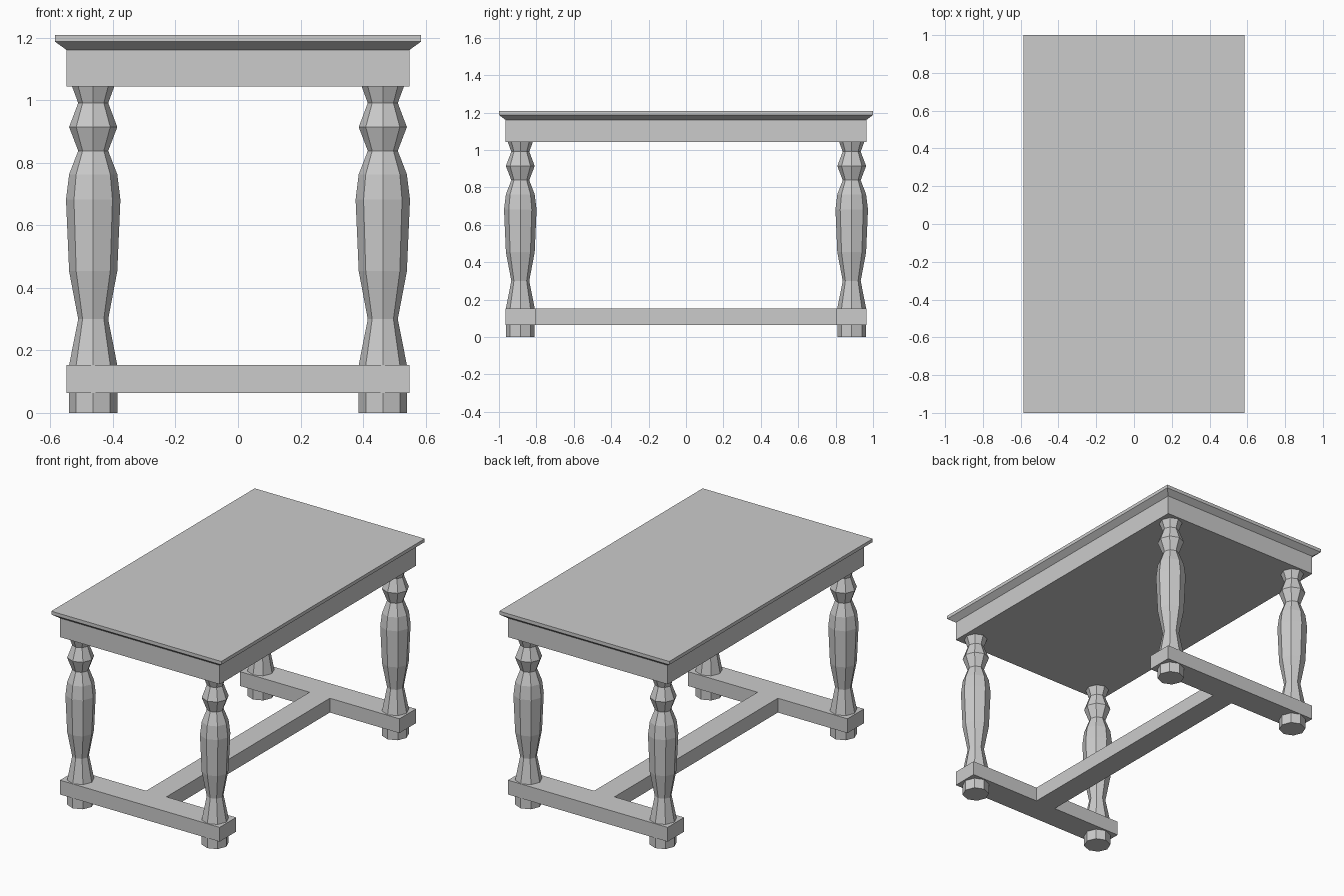
import bpy
from math import cos, sin, pi

if "Cube" in bpy.data.objects:
    bpy.data.objects.remove(bpy.data.objects["Cube"])


def make_object(name, verts, faces):
    mesh = bpy.data.meshes.new(name)
    mesh.from_pydata(verts, [], faces)
    obj = bpy.data.objects.new(name, mesh)
    bpy.context.collection.objects.link(obj)
    return obj


def loft(name, rings):
    """Join stacked counter-clockwise rings into a closed solid."""
    n = len(rings[0])
    verts = [v for ring in rings for v in ring]
    faces = [tuple(reversed(range(n))), tuple(range(len(verts) - n, len(verts)))]
    for k in range(len(rings) - 1):
        for i in range(n):
            j = (i + 1) % n
            faces.append((k * n + i, k * n + j, (k + 1) * n + j, (k + 1) * n + i))
    return make_object(name, verts, faces)


def rect(x, y, z):
    return [(-x, -y, z), (x, -y, z), (x, y, z), (-x, y, z)]


# Table top with sloped underside moulding and apron
loft("table_top_and_apron", [
    rect(0.549, 0.965, 1.043),
    rect(0.549, 0.965, 1.161),
    rect(0.585, 1.0, 1.187),
    rect(0.585, 1.0, 1.208),
])

# Turned eight-sided legs: (radius, height)
PROFILE = [(0.077, 0), (0.077, 0.153), (0.048, 0.30), (0.077, 0.453),
           (0.087, 0.682), (0.077, 0.763), (0.048, 0.838), (0.077, 0.914),
           (0.048, 0.991), (0.068, 1.045)]
for y_name, sy in (("front", -1), ("back", 1)):
    for x_name, sx in (("left", -1), ("right", 1)):
        rings = [[(r * cos(i * pi / 4), r * sin(i * pi / 4), z) for i in range(8)]
                 for r, z in PROFILE]
        leg = loft(f"{y_name}_{x_name}_leg", rings)
        leg.location = (sx * 0.463, sy * 0.886, 0)

# H-shaped floor stretcher
X, Y_OUT, Y_IN, BEAM = 0.549, 0.965, 0.803, 0.07
half = [(-X, -Y_OUT), (X, -Y_OUT), (X, -Y_IN), (BEAM, -Y_IN)]
outline = half + [(x, -y) for x, y in reversed(half)]
left_side = [(-BEAM, Y_IN), (-X, Y_IN)]
outline = [(-X, -Y_OUT), (X, -Y_OUT), (X, -Y_IN), (BEAM, -Y_IN),
           (BEAM, Y_IN), (X, Y_IN), (X, Y_OUT), (-X, Y_OUT)]
outline += left_side[::-1] + [(x, -y) for x, y in left_side]
loft("stretcher", [[(x, y, z) for x, y in outline] for z in (0.064, 0.153)])
